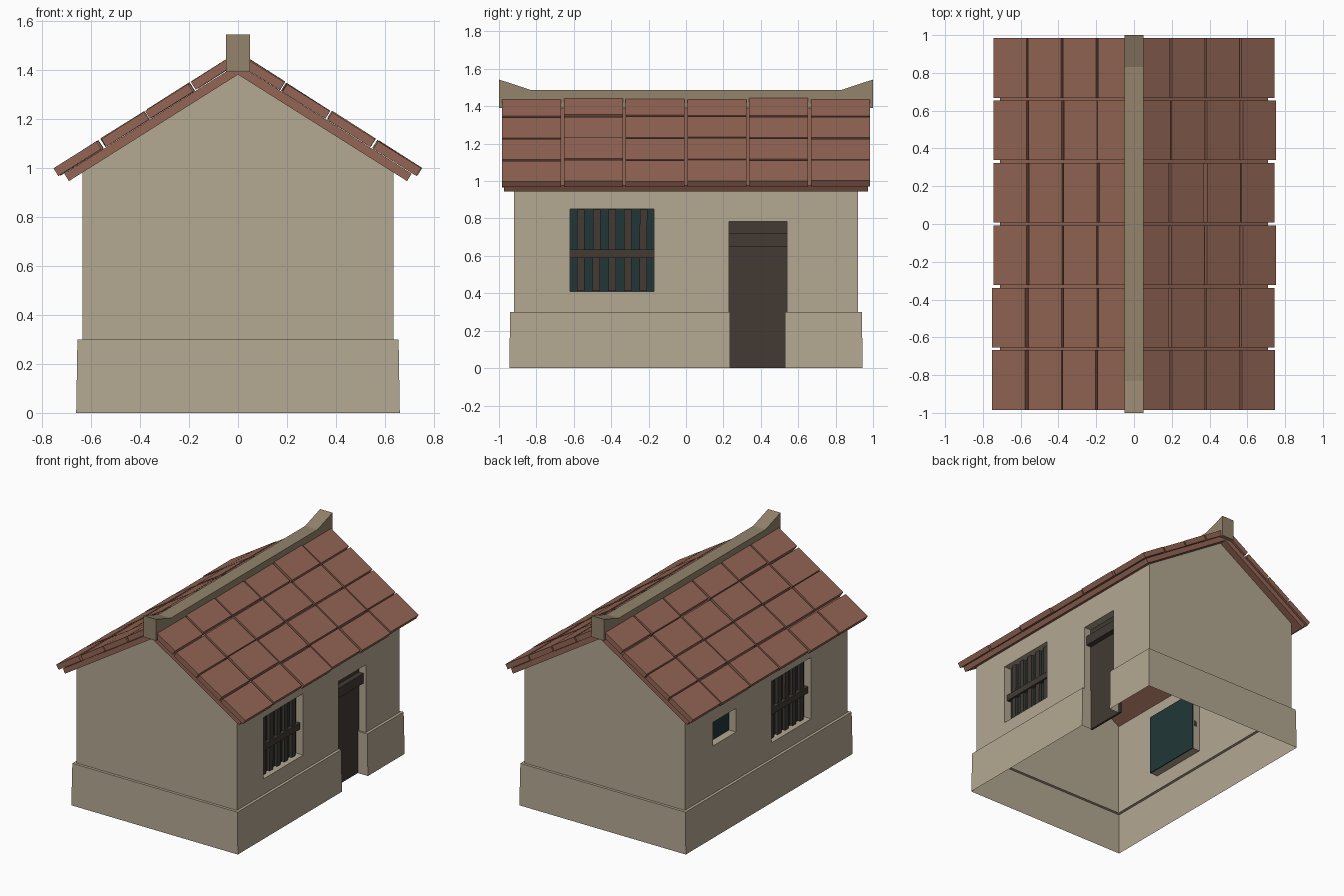
import bpy, bmesh, math, random
from mathutils import Matrix, Vector

random.seed(4)
if "Cube" in bpy.data.objects:
    bpy.data.objects.remove(bpy.data.objects["Cube"], do_unlink=True)


def material(name, r, g, b):
    m = bpy.data.materials.new(name)
    m.use_nodes = True
    m.diffuse_color = (r, g, b, 1)
    m.node_tree.nodes["Principled BSDF"].inputs["Base Color"].default_value = (r, g, b, 1)
    return m


PLASTER = material("plaster", 0.456, 0.392, 0.288)
CLAY = material("clay_tile", 0.296, 0.133, 0.091)
WOOD = material("dark_wood", 0.054, 0.042, 0.034)
GLASS = material("dark_glass", 0.016, 0.037, 0.037)
RIDGE = material("ridge_mortar", 0.292, 0.227, 0.150)


def finish(bm, name, mat):
    bmesh.ops.remove_doubles(bm, verts=bm.verts, dist=0.0005)
    bmesh.ops.recalc_face_normals(bm, faces=bm.faces)
    mesh = bpy.data.meshes.new(name)
    bm.to_mesh(mesh)
    bm.free()
    mesh.materials.append(mat)
    obj = bpy.data.objects.new(name, mesh)
    bpy.context.collection.objects.link(obj)
    return obj


def face(bm, *points):
    return bm.faces.new([bm.verts.new(p) for p in points])


def add_box(bm, low, high, matrix=Matrix()):
    low, high = Vector(low), Vector(high)
    size = Matrix.Diagonal(high - low).to_4x4()
    bmesh.ops.create_cube(bm, size=1, matrix=matrix @ Matrix.Translation((low + high) / 2) @ size)


def box(name, mat, low, high):
    bm = bmesh.new()
    add_box(bm, low, high)
    return finish(bm, name, mat)


def extrude(name, mat, profile, direction):
    bm = bmesh.new()
    f = face(bm, *profile)
    new = bmesh.ops.extrude_face_region(bm, geom=[f], use_keep_orig=True)["geom"]
    bmesh.ops.translate(bm, vec=direction, verts=[v for v in new if isinstance(v, bmesh.types.BMVert)])
    return finish(bm, name, mat)


WX, WY = 0.635, 0.92          # wall half sizes
BASE_TOP, EAVE, APEX = 0.30, 0.98, 1.38
BACK = 0.58                   # depth of the recesses
WINDOW_Z = (0.41, 0.85)
RIGHT_WINDOW = (-0.62, -0.17, *WINDOW_Z)
LEFT_WINDOW = (-0.51, -0.06, *WINDOW_Z)
SMALL_WINDOW = (0.34, 0.60, 0.64, 0.81)
DOOR = (0.23, 0.54, BASE_TOP, 0.785)


# Side walls: sheets with open cells and inward reveals
def side_wall(bm, side, holes):
    ys = sorted({-WY, WY, *[y for h in holes for y in h[:2]]})
    zs = sorted({BASE_TOP, EAVE, *[z for h in holes for z in h[2:]]})
    x, back = side * WX, side * BACK
    for y0, y1 in zip(ys, ys[1:]):
        for z0, z1 in zip(zs, zs[1:]):
            if not any(h[0] <= y0 < h[1] and h[2] <= z0 < h[3] for h in holes):
                face(bm, (x, y0, z0), (x, y1, z0), (x, y1, z1), (x, y0, z1))
    for y0, y1, z0, z1 in holes:
        loop = [(y0, z0), (y0, z1), (y1, z1), (y1, z0)]
        if z0 > BASE_TOP:
            loop.append(loop[0])
        for a, b in zip(loop, loop[1:]):
            face(bm, (x, *a), (x, *b), (back, *b), (back, *a))


bm = bmesh.new()
side_wall(bm, 1, [RIGHT_WINDOW, DOOR])
side_wall(bm, -1, [LEFT_WINDOW, SMALL_WINDOW])
for y in (-WY, WY):
    face(bm, (-WX, y, BASE_TOP), (WX, y, BASE_TOP), (WX, y, EAVE), (0, y, APEX), (-WX, y, EAVE))
finish(bm, "walls", PLASTER)

# Plinth: tapered skirt with a narrow ledge, open at the door
bm = bmesh.new()
BX, BY, TX, TY = 0.66, 0.945, 0.655, 0.94
GAP = (0.235, 0.528)
for s in (-1, 1):
    face(bm, (-BX, s * BY, 0), (BX, s * BY, 0), (TX, s * TY, BASE_TOP), (-TX, s * TY, BASE_TOP))
    face(bm, (-TX, s * TY, BASE_TOP), (TX, s * TY, BASE_TOP),
         (WX, s * WY, BASE_TOP), (-WX, s * WY, BASE_TOP))
    spans = [(-1, GAP[0]), (GAP[1], 1)] if s > 0 else [(-1, 1)]
    for a, b in spans:
        def ends(limit):
            return max(a, -limit), min(b, limit)
        (b0, b1), (t0, t1), (w0, w1) = ends(BY), ends(TY), ends(WY)
        face(bm, (s * BX, b0, 0), (s * BX, b1, 0), (s * TX, t1, BASE_TOP), (s * TX, t0, BASE_TOP))
        face(bm, (s * TX, t0, BASE_TOP), (s * TX, t1, BASE_TOP),
             (s * WX, w1, BASE_TOP), (s * WX, w0, BASE_TOP))
for y, edge in zip(GAP, DOOR[:2]):
    face(bm, (BX, y, 0), (TX, y, BASE_TOP), (BACK, y, BASE_TOP), (BACK, y, 0))
    face(bm, (WX, y, BASE_TOP), (WX, edge, BASE_TOP), (BACK, edge, BASE_TOP), (BACK, y, BASE_TOP))
finish(bm, "plinth", PLASTER)

# Door and its cross board
box("door", WOOD, (BACK - 0.015, DOOR[0], 0), (BACK, DOOR[1], DOOR[3]))
box("door_board", WOOD, (BACK, DOOR[0], 0.65), (0.618, DOOR[1], 0.72))


# Windows: glass plate, upright bars and one rail
def pane(name, side, hole):
    y0, y1, z0, z1 = hole
    xs = sorted((side * BACK, side * (BACK - 0.008)))
    box(name, GLASS, (xs[0], y0, z0), (xs[1], y1, z1))


def barred_window(name, side, hole):
    pane(name + "_glass", side, hole)
    y0, y1, z0, z1 = hole
    bm = bmesh.new()
    for i in range(5):
        y = y0 + 0.058 + i * 0.0835
        lean = Matrix.Rotation(random.uniform(-0.006, 0.006), 4, 'X')
        place = Matrix.Translation((side * 0.589, y, (z0 + z1) / 2)) @ lean
        half = (z1 - z0) / 2 - 0.002
        add_box(bm, (-0.012, -0.02, -half), (0.012, 0.02, half), place)
    finish(bm, name + "_bars", WOOD)
    xs = sorted((side * 0.585, side * 0.612))
    box(name + "_rail", WOOD, (xs[0], y0, 0.59), (xs[1], y1, 0.635))


barred_window("right_window", 1, RIGHT_WINDOW)
barred_window("left_window", -1, LEFT_WINDOW)
pane("small_window_glass", -1, SMALL_WINDOW)

# Roof deck: one folded slab under the tiles
PITCH = math.atan(0.63)
c, s = math.cos(PITCH), math.sin(PITCH)
DECK, LENGTH = 0.036, 0.815
outer = (LENGTH * c, APEX - LENGTH * s)
upper = (outer[0] + DECK * s, outer[1] + DECK * c)
half = [outer, upper]
profile = [(0, APEX)] + half + [(0, APEX + DECK / c)] + [(-x, z) for x, z in reversed(half)]
extrude("roof_deck", CLAY, [(x, -0.972, z) for x, z in profile], (0, 1.944, 0))

# Roof tiles: four courses of six on each slope
for side, name in ((1, "left_roof_tiles"), (-1, "right_roof_tiles")):
    bm = bmesh.new()
    along = Vector((side * c, 0, -s))
    normal = Vector((side * s, 0, c))
    frame = Matrix((along, (0, 1, 0), normal)).transposed().to_4x4()
    frame.translation = (0, 0, APEX)
    for row in range(4):
        for col in range(6):
            low = 0.836 - row * 0.2205 + random.uniform(-0.007, 0.005)
            y = -0.826 + col * 0.3304
            lift = DECK + random.uniform(0.001, 0.006)
            tilt = Matrix.Rotation(random.uniform(-0.008, 0.008), 4, 'Y')
            place = frame @ Matrix.Translation((low, y, lift)) @ tilt
            add_box(bm, (-0.207, -0.158, 0), (0, 0.158, 0.037), place)
    finish(bm, name, CLAY)

# Ridge cap with upturned ends
ridge = [(1, 1.39), (1, 1.543), (0.83, 1.487)]
ridge += [(-y, z) for y, z in reversed(ridge)]
extrude("ridge_cap", RIDGE, [(-0.049, y, z) for y, z in ridge], (0.098, 0, 0))
